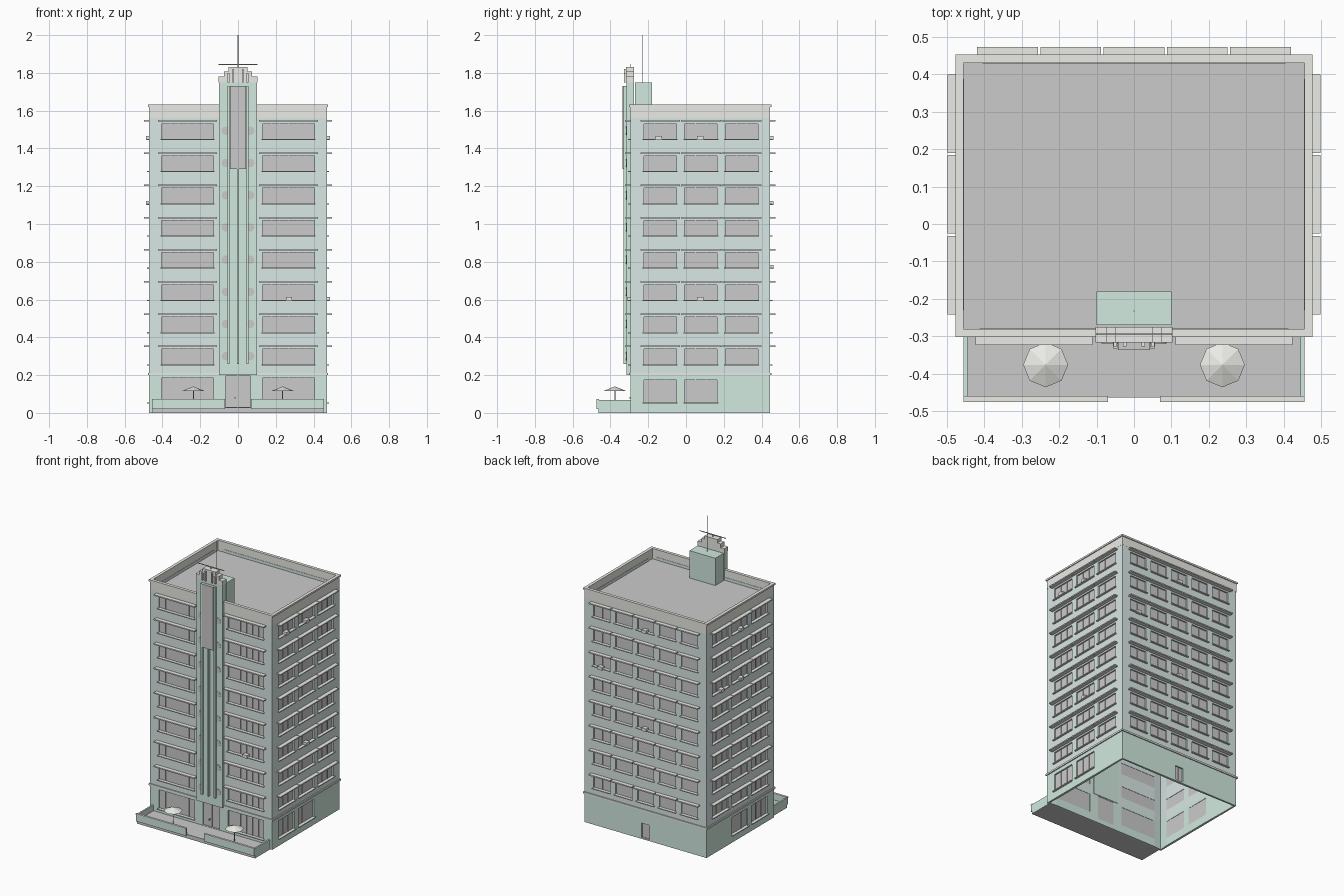
import bpy, bmesh, math
from mathutils import Matrix, Vector

if "Cube" in bpy.data.objects:
    bpy.data.objects.remove(bpy.data.objects["Cube"])


def mat(name, r, g, b):
    m = bpy.data.materials.new(name)
    m.diffuse_color = (r, g, b, 1)
    m.use_nodes = True
    m.node_tree.nodes["Principled BSDF"].inputs["Base Color"].default_value = m.diffuse_color
    return m


GREEN = mat("green_plaster", 0.64, 0.82, 0.74)
PALE = mat("pale_plaster", 0.70, 0.81, 0.79)
TRIM = mat("trim", 0.83, 0.83, 0.79)


def finish(bm, name, m=None):
    me = bpy.data.meshes.new(name)
    bm.to_mesh(me)
    bm.free()
    ob = bpy.data.objects.new(name, me)
    bpy.context.collection.objects.link(ob)
    if m:
        me.materials.append(m)
    return ob


def boxes(name, items, m=None):
    """One object from boxes given as (x0, x1, y0, y1, z0, z1)."""
    bm = bmesh.new()
    for x0, x1, y0, y1, z0, z1 in items:
        mx = (Matrix.Translation(((x0 + x1) / 2, (y0 + y1) / 2, (z0 + z1) / 2))
              @ Matrix.Diagonal((x1 - x0, y1 - y0, z1 - z0, 1)))
        bmesh.ops.create_cube(bm, size=1, matrix=mx)
    return finish(bm, name, m)


def cylinders(name, items, m=None, axis='Z', sides=8):
    """One object from cones given as (centre, r1, r2, depth)."""
    bm = bmesh.new()
    rot = Matrix.Rotation(math.pi / 2, 4, 'X') if axis == 'Y' else Matrix()
    for c, r1, r2, d in items:
        bmesh.ops.create_cone(bm, cap_ends=True, segments=sides, radius1=r1, radius2=r2,
                              depth=d, matrix=Matrix.Translation(c) @ rot)
    return finish(bm, name, m)


X, Y0, Y1 = 0.47, -0.295, 0.445
ENDS = {'front': (-X, X), 'back': (-X, X), 'right': (Y0, Y1), 'left': (Y0, Y1)}


def at(side, u, d, z):
    """Point on a wall: u along it, d outward from it."""
    return Vector({'front': (u, Y0 - d, z), 'back': (u, Y1 + d, z),
                   'right': (X + d, u, z), 'left': (-X - d, u, z)}[side])


def on(side, u0, u1, d0, d1, z0, z1):
    a, b = at(side, u0, d0, z0), at(side, u1, d1, z1)
    return tuple(v for i in range(3) for v in sorted((a[i], b[i])))


# Window layout: (centre, half window, half canopy) per wall
FLOORS = [0.352 + 0.1705 * i for i in range(8)]
SIDE = [(c, 0.086, 0.105) for c in (-0.137, 0.079, 0.294)]
LAYOUT = {'front': [(-0.267, 0.137, 0.156), (0.267, 0.137, 0.156)],
          'back': [(0.169 * i, 0.063, 0.081) for i in range(-2, 3)],
          'right': SIDE, 'left': SIDE}
upper = {s: [(c - w, c + w, z - 0.095, z - 0.015) for c, w, _ in LAYOUT[s] for z in FLOORS]
         for s in LAYOUT}
ground = {'front': [(-0.404, -0.13, 0.055, 0.185), (0.13, 0.404, 0.055, 0.185),
                    (-0.065, 0.065, 0.03, 0.195)],
          'back': [(-0.03, 0.03, 0.01, 0.11)],
          'right': [(c - w, c + w, 0.055, 0.175) for c, w, _ in SIDE[:2]]}
ground['left'] = ground['right']


def walls(name, holes, zlo, zhi, m):
    """Four walls with openings, open at the bottom."""
    bm = bmesh.new()
    zs = sorted({round(z, 4) for hs in holes.values() for h in hs for z in h[2:]} | {zlo, zhi})
    for s, hs in holes.items():
        us = sorted({round(u, 4) for h in hs for u in h[:2]} | set(ENDS[s]))
        for u0, u1 in zip(us, us[1:]):
            for z0, z1 in zip(zs, zs[1:]):
                u, z = (u0 + u1) / 2, (z0 + z1) / 2
                if any(h[0] < u < h[1] and h[2] < z < h[3] for h in hs):
                    continue
                q = [at(s, *p) for p in ((u0, 0, z0), (u1, 0, z0), (u1, 0, z1), (u0, 0, z1))]
                if s in ('back', 'left'):
                    q.reverse()
                bm.faces.new([bm.verts.new(v) for v in q])
    bmesh.ops.remove_doubles(bm, verts=bm.verts, dist=1e-4)
    ob = finish(bm, name, m)
    sol = ob.modifiers.new("thickness", 'SOLIDIFY')
    sol.thickness, sol.offset = 0.016, -1


walls("upper_walls", upper, 0.2, 1.58, PALE)
walls("ground_walls", ground, 0.0, 0.2, GREEN)

# Glass panes, mullions, canopies and sills
glass, bars, canopies, sills = [], [], [], []
for s in LAYOUT:
    for u0, u1, z0, z1 in upper[s] + ground[s]:
        glass.append(on(s, u0, u1, -0.014, -0.010, z0, z1))
        n = 6 if u1 - u0 > 0.2 else 2 if u1 - u0 < 0.14 else 3
        for k in range(1, n):
            u = u0 + (u1 - u0) * k / n
            bars.append(on(s, u - 0.0015, u + 0.0015, -0.011, -0.007, z0, z1))
        if z0 > 0.05:
            sills.append(on(s, u0 - 0.006, u1 + 0.006, -0.01, 0.012, z0 - 0.006, z0))
    for c, _, w in LAYOUT[s]:
        for z in FLOORS:
            canopies.append(on(s, c - w, c + w, -0.005, 0.028, z - 0.004, z + 0.004))
boxes("window_glass", glass)
boxes("window_mullions", bars)
boxes("window_sills", sills, TRIM)
boxes("window_canopies", canopies, TRIM)
boxes("door_handle", [(-0.018, -0.012, -0.298, -0.28, 0.075, 0.085)])

# Air conditioners in some windows
units = [('front', 0.27, 0.592), ('right', -0.145, 1.445), ('right', 0.075, 1.445),
         ('right', 0.075, 0.592), ('left', 0.075, 1.445), ('left', 0.29, 1.1),
         ('left', 0.075, 1.1), ('back', 0, 1.445), ('back', 0.34, 1.1), ('back', 0, 0.762)]
boxes("air_conditioners", [on(s, u - 0.017, u + 0.017, -0.012, 0.018, z, z + 0.022)
                           for s, u, z in units], TRIM)


def ring(name, out, inn, z0, z1, m):
    xo, xi = X + out, X - inn
    boxes(name, [(-xo, xo, Y0 - out, Y0 + inn, z0, z1), (-xo, xo, Y1 - inn, Y1 + out, z0, z1),
                 (-xo, -xi, Y0 + inn, Y1 - inn, z0, z1), (xi, xo, Y0 + inn, Y1 - inn, z0, z1)], m)


# Cornice, parapet and roof
ring("ground_cornice", 0.007, 0.01, 0.2, 0.212, TRIM)
ring("parapet", 0.001, 0.014, 1.56, 1.62, TRIM)
ring("parapet_cap", 0.007, 0.0145, 1.62, 1.632, TRIM)
boxes("roof", [(-0.456, 0.456, -0.281, 0.431, 1.55, 1.56)])

# Central pylon with fins, round windows and sign panel
boxes("pylon", [(-0.1, 0.1, -0.316, -0.276, 0.2, 1.76)], GREEN)
boxes("pylon_fins", [(x - 0.006, x + 0.006, -0.332, -0.31, 0.26, 1.73) for x in (-0.05, 0.05)]
      + [(-0.004, 0.004, -0.332, -0.31, 0.26, 1.3)], GREEN)
boxes("sign_panel", [(-0.043, 0.043, -0.337, -0.31, 1.29, 1.73)])
cylinders("round_windows", [((x, -0.3165, z - 0.052), 0.022, 0.022, 0.004)
                            for x in (-0.065, 0.065) for z in FLOORS], None, 'Y', 20)

# Stepped crown
boxes("crown", [(-0.103, 0.103, -0.317, -0.275, 1.75, 1.78),
                (-0.075, 0.075, -0.317, -0.275, 1.78, 1.807),
                (-0.05, 0.05, -0.317, -0.275, 1.807, 1.83)], TRIM)
boxes("crown_ribs", [(s * x - 0.005, s * x + 0.005, -0.327, -0.31, 1.75, z)
                     for s in (-1, 1) for x, z in ((0.05, 1.8), (0.025, 1.82))], TRIM)

# Roof housing and antenna
boxes("roof_housing", [(-0.1, 0.1, -0.27, -0.18, 1.555, 1.75)], GREEN)
cylinders("antenna_mast", [((0, -0.232, 1.875), 0.002, 0.002, 0.25)], None, 'Z', 6)
boxes("crown_rod", [(-0.102, 0.102, -0.297, -0.293, 1.843, 1.847),
                    (-0.002, 0.002, -0.297, -0.293, 1.825, 1.845)])

# Terrace: floor, low walls and parasols
boxes("terrace_floor", [(-0.45, 0.45, -0.463, -0.29, 0.0, 0.028)])
boxes("terrace_walls", [(a, b, -0.473, -0.461, 0.02, 0.072) for a, b in
                        ((-0.455, -0.07), (0.07, 0.455))]
      + [(a, a + 0.011, -0.461, -0.29, 0.0, 0.068) for a in (-0.455, 0.444)], GREEN)
boxes("terrace_wall_caps", [(a, b, -0.475, -0.46, 0.068, 0.074) for a, b in
                            ((-0.456, -0.07), (0.07, 0.456))], TRIM)
cylinders("parasol_shades", [((x, -0.376, 0.128), 0.06, 0.0, 0.024) for x in (-0.236, 0.236)], TRIM)
cylinders("parasol_poles", [((x, -0.376, 0.074), 0.002, 0.002, 0.096) for x in (-0.236, 0.236)])
